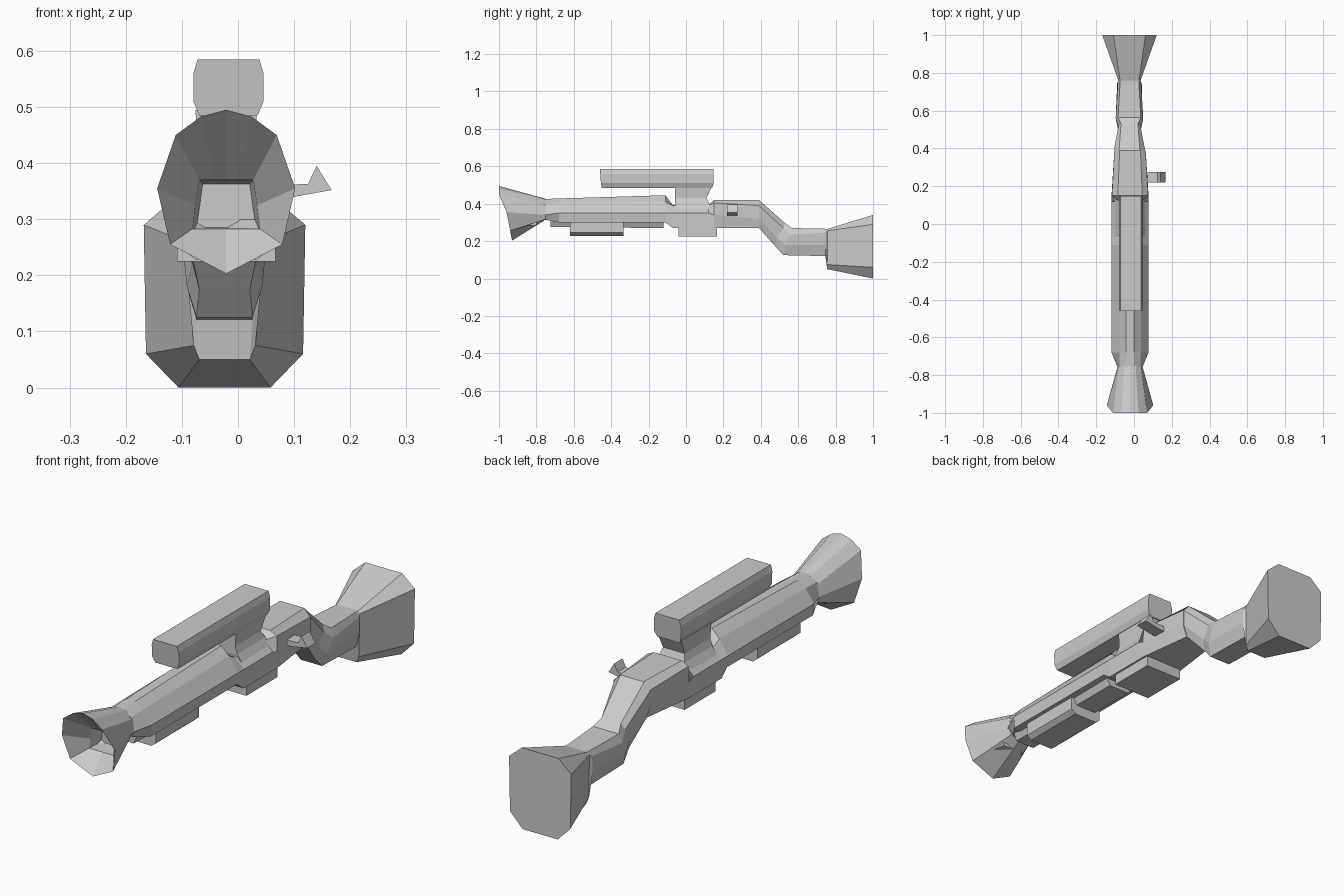
import bpy, bmesh

CX = -0.021  # the rifle's own mirror plane; the bolt handle offsets it from x = 0


def finish(bm, name):
    bmesh.ops.remove_doubles(bm, verts=bm.verts, dist=0.0005)
    bmesh.ops.recalc_face_normals(bm, faces=bm.faces)
    mesh = bpy.data.meshes.new(name)
    bm.to_mesh(mesh)
    bm.free()
    obj = bpy.data.objects.new(name, mesh)
    bpy.context.collection.objects.link(obj)
    return obj


def loft(name, sections, cx=CX):
    """Skin half-sections of (half width, y, z), mirrored about x = cx."""
    bm = bmesh.new()
    rings = []
    for half in sections:
        pts = [(cx + w, y, z) for w, y, z in half]
        pts += [(cx - w, y, z) for w, y, z in reversed(half)]
        rings.append([bm.verts.new(p) for p in pts])
    for a, b in zip(rings, rings[1:]):
        n = len(a)
        for i in range(n):
            j = (i + 1) % n
            bm.faces.new((a[i], a[j], b[j], b[i]))
    bm.faces.new(rings[0])
    bm.faces.new(rings[-1])
    return finish(bm, name)


def at(y, *wz):
    """Half-section standing upright at y."""
    return [(w, y, z) for w, z in wz]


# Barrel housing and receiver
loft("receiver", [
    at(-0.76, (.035, .315), (.065, .34), (.055, .40), (.02, .425)),
    at(-0.68, (.092, .30), (.098, .35), (.057, .403), (.02, .428)),
    at(-0.11, (.092, .30), (.098, .35), (.057, .41), (.022, .445)),
    at(-0.07, (.096, .27), (.098, .35), (.057, .39), (.02, .392)),
    at(0.12, (.096, .27), (.098, .35), (.06, .39), (.02, .392)),
    at(0.15, (.096, .27), (.098, .34), (.096, .405), (.065, .42)),
    at(0.39, (.065, .27), (.083, .32), (.083, .39), (.055, .42)),
])

# Stock: slanted grip, wrist, flared butt
loft("stock", [
    at(0.39, (.065, .27), (.083, .32), (.083, .39), (.055, .42)),
    [(.045, .475, .175), (.058, .485, .22), (.058, .52, .27), (.045, .53, .296)],
    [(.05, .52, .125), (.067, .53, .18), (.073, .56, .235), (.06, .565, .27)],
    at(0.745, (.05, .12), (.065, .18), (.062, .245), (.05, .266)),
    [(.045, .755, .05), (.055, .755, .075), (.058, .757, .255), (.05, .76, .266)],
    at(1.0, (.082, 0), (.14, .06), (.144, .29), (.085, .34)),
], cx=-0.024)

# Hollow flared muzzle with a trapezoid bore
loft("muzzle", [
    at(-0.75, (0, .315), (.05, .316), (.065, .34), (.058, .39), (.03, .42), (0, .426)),
    [(0, -.93, .203), (.1, -.94, .255), (.123, -.96, .355),
     (.09, -1, .45), (.045, -1, .483), (0, -1, .495)],
    at(-0.87, (0, .283), (.06, .283), (.055, .325), (.048, .37), (.02, .37), (0, .37)),
    at(-0.80, (0, .285), (.053, .285), (.047, .325), (.042, .363), (.018, .363), (0, .363)),
])

# Underside blocks
loft("fore_end_strip", [
    at(-0.725, (.045, .275), (.06, .31)),
    at(-0.12, (.05, .27), (.07, .31)),
])
loft("fore_end_block", [
    at(-0.62, (.055, .228), (.075, .245), (.075, .305)),
    at(-0.335, (.055, .228), (.075, .245), (.075, .305)),
])
loft("magazine", [
    at(-0.04, (.088, .225), (.088, .28)),
    at(0.165, (.088, .225), (.088, .28)),
])

# Scope and its mount
tube = [(.055, .51), (.0625, .525), (.0625, .56), (.055, .585)]
loft("scope", [
    [(.052, -.45, .485), (.0625, -.455, .51), (.0625, -.458, .56), (.055, -.46, .585)],
    [(.052, .14, .485), (.0625, .148, .51), (.0625, .148, .56), (.055, .148, .585)],
], cx=-0.017)
loft("scope_mount", [
    [(.097, -.06, .34), (.097, .145, .34)],
    [(.06, -.06, .40), (.06, .125, .40)],
    [(.05, -.06, .43), (.05, .11, .43)],
    [(.055, -.06, .495), (.055, .14, .495)],
])

# Bolt handle on the right side, a flat profile extruded along y
bm = bmesh.new()
profile = [(.05, .335), (.10, .34), (.167, .352), (.14, .395), (.125, .363), (.05, .36)]
face = bm.faces.new([bm.verts.new((x, .22, z)) for x, z in profile])
ext = bmesh.ops.extrude_face_region(bm, geom=[face])
bmesh.ops.translate(bm, vec=(0, .055, 0),
                    verts=[v for v in ext["geom"] if isinstance(v, bmesh.types.BMVert)])
if not face.is_valid or len(bm.faces) < len(profile) + 2:
    bm.faces.new([v for v in bm.verts if abs(v.co.y - .22) < .001])
finish(bm, "bolt_handle")
